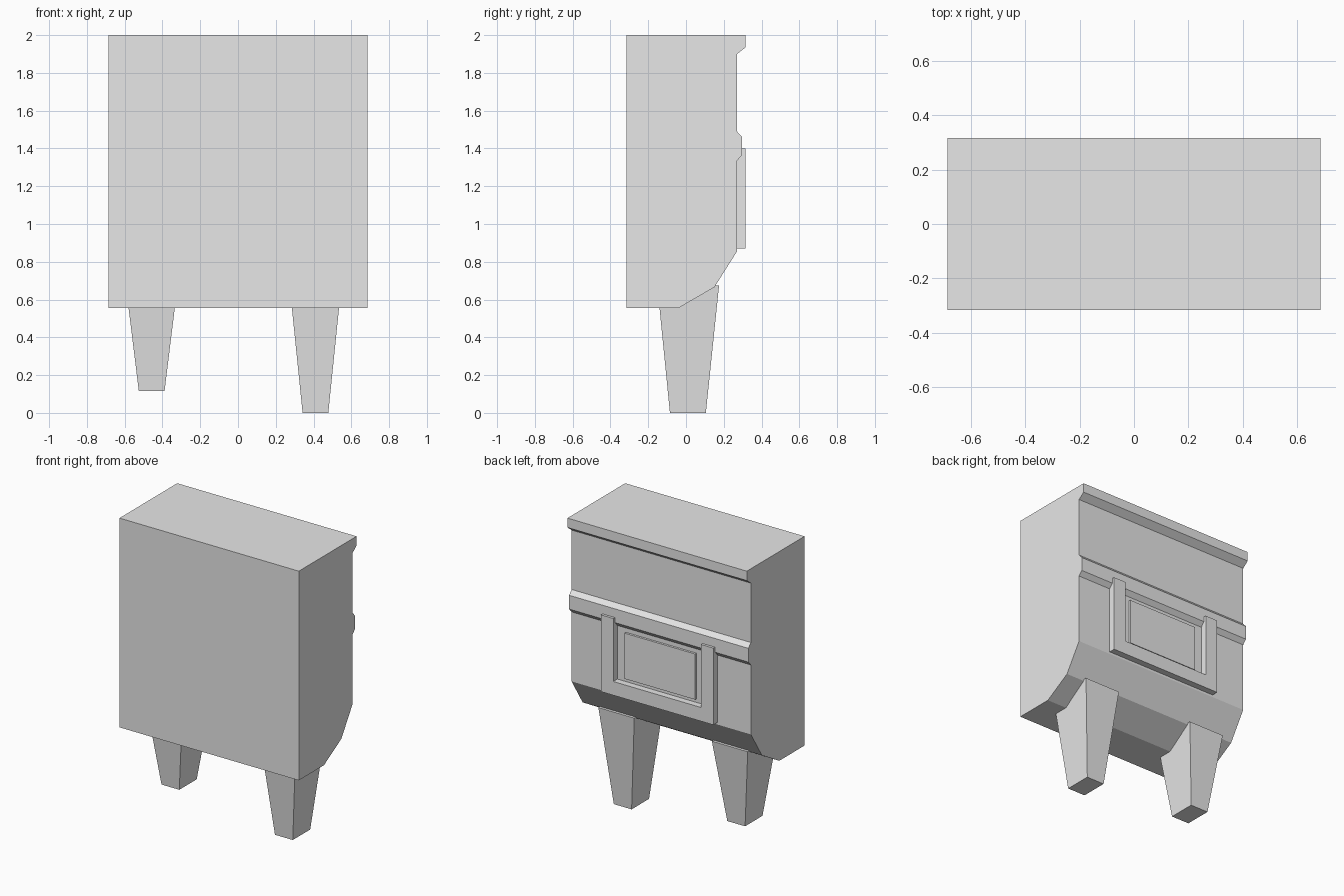
import bpy, bmesh

cube = bpy.data.objects.get("Cube")
if cube:
    bpy.data.objects.remove(cube, do_unlink=True)

grey = bpy.data.materials.new("plain_grey")
grey.use_nodes = True
colour = (0.8, 0.8, 0.8, 1)
grey.diffuse_color = colour
grey.node_tree.nodes["Principled BSDF"].inputs["Base Color"].default_value = colour


def loft(name, lower, upper):
    """Join two matching outlines into a closed, flat-shaded solid."""
    bm = bmesh.new()
    a = [bm.verts.new(p) for p in lower]
    b = [bm.verts.new(p) for p in upper]
    bm.faces.new(a)
    bm.faces.new(b)
    for i in range(len(a)):
        j = (i + 1) % len(a)
        bm.faces.new((a[i], a[j], b[j], b[i]))
    bmesh.ops.recalc_face_normals(bm, faces=bm.faces)
    mesh = bpy.data.meshes.new(name)
    bm.to_mesh(mesh)
    bm.free()
    mesh.materials.append(grey)
    obj = bpy.data.objects.new(name, mesh)
    bpy.context.collection.objects.link(obj)
    return obj


def rect(x0, x1, y0, y1, z):
    return [(x0, y0, z), (x1, y0, z), (x1, y1, z), (x0, y1, z)]


# Cabinet: side profile (y, z) with cornice, moulding and sloped underside
HALF = 0.685
profile = [(-0.315, 2), (0.315, 2), (0.315, 1.935), (0.27, 1.9),
           (0.27, 1.49), (0.297, 1.46), (0.297, 1.365), (0.27, 1.335),
           (0.27, 0.855), (0.15, 0.665), (-0.04, 0.555), (-0.315, 0.555)]
loft("cabinet", [(-HALF, y, z) for y, z in profile],
     [(HALF, y, z) for y, z in profile])

# Back frame: one U-shaped outline (x, z)
outline = [(-0.43, 0.87), (0.43, 0.87), (0.43, 1.4), (0.335, 1.4),
           (0.335, 0.965), (-0.335, 0.965), (-0.335, 1.4), (-0.43, 1.4)]
loft("back_frame", [(x, 0.26, z) for x, z in outline],
     [(x, 0.315, z) for x, z in outline])

# Raised panel inside the frame
loft("back_panel", rect(-0.27, 0.27, 0.26, 0.285, 0.99),
     rect(-0.27, 0.27, 0.26, 0.285, 1.305))

# Tapered legs, the right one ending higher
for name, x, foot in (("left_leg", 0.41, 0), ("right_leg", -0.457, 0.115)):
    loft(name, rect(x - 0.068, x + 0.068, -0.085, 0.105, foot),
         rect(x - 0.137, x + 0.137, -0.152, 0.175, 0.675))
